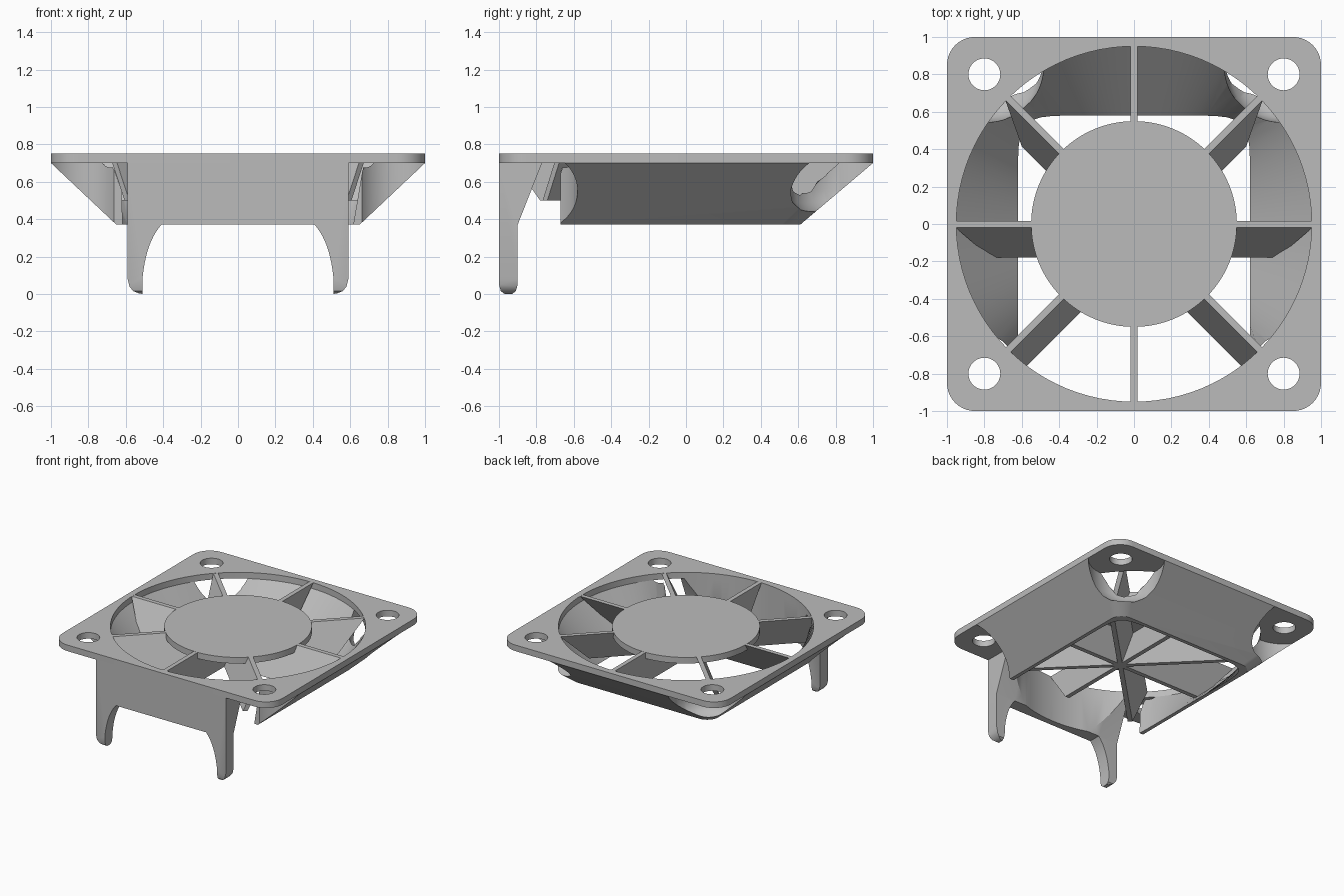
import bpy, bmesh, math
from mathutils import Vector

if "Cube" in bpy.data.objects:
    bpy.data.objects.remove(bpy.data.objects["Cube"], do_unlink=True)

grey = bpy.data.materials.new("grey_plastic")
grey.use_nodes = True
colour = (0.5, 0.5, 0.5, 1)
grey.diffuse_color = colour
grey.node_tree.nodes["Principled BSDF"].inputs["Base Color"].default_value = colour

TOP, RIM, SKIRT = 0.75, 0.70, 0.37


def loft(name, loops):
    """Closed solid through equal-length 3D loops."""
    bm = bmesh.new()
    rings = [[bm.verts.new(p) for p in loop] for loop in loops]
    n = len(rings[0])
    for a, b in zip(rings, rings[1:]):
        for i in range(n):
            j = (i + 1) % n
            bm.faces.new((a[i], a[j], b[j], b[i]))
    bm.faces.new(rings[0])
    bm.faces.new(rings[-1])
    bmesh.ops.recalc_face_normals(bm, faces=bm.faces)
    mesh = bpy.data.meshes.new(name)
    bm.to_mesh(mesh)
    bm.free()
    mesh.materials.append(grey)
    ob = bpy.data.objects.new(name, mesh)
    bpy.context.collection.objects.link(ob)
    return ob


def at_z(points, z):
    return [(x, y, z) for x, y in points]


def circle(r, cx=0, cy=0, n=96):
    return [(cx + r * math.cos(math.tau * i / n), cy + r * math.sin(math.tau * i / n))
            for i in range(n)]


def rounded_rect(x, y0, y1, r, n=10):
    points = []
    for k, (cx, cy) in enumerate([(x - r, y1 - r), (r - x, y1 - r), (r - x, y0 + r), (x - r, y0 + r)]):
        for i in range(n + 1):
            a = math.pi / 2 * (k + i / n)
            points.append((cx + r * math.cos(a), cy + r * math.sin(a)))
    return points


def superellipse(a, back, front, p, n=96):
    points = []
    for i in range(n):
        c, s = math.cos(math.tau * i / n), math.sin(math.tau * i / n)
        b = back if s >= 0 else front
        r = (abs(c / a) ** p + abs(s / b) ** p) ** (-1 / p)
        points.append((r * c, r * s))
    return points


def boolean(ob, cutter, operation="DIFFERENCE"):
    mod = ob.modifiers.new("cut", "BOOLEAN")
    mod.operation, mod.object, mod.solver = operation, cutter, "EXACT"
    bpy.ops.object.select_all(action="DESELECT")
    bpy.context.view_layer.objects.active = ob
    ob.select_set(True)
    bpy.ops.object.modifier_apply(modifier=mod.name)
    bpy.data.objects.remove(cutter, do_unlink=True)


def post(r, cx=0, cy=0, z0=-0.1, z1=1):
    return loft("cutter", [at_z(circle(r, cx, cy), z) for z in (z0, z1)])


# Mounting plate with round opening and screw holes
square = rounded_rect(1, -1, 1, 0.15)
plate = loft("mounting_plate", [at_z(square, RIM), at_z(square, TOP)])
boolean(plate, post(0.95))
for sx in (-1, 1):
    for sy in (-1, 1):
        boolean(plate, post(0.085, 0.8 * sx, 0.8 * sy))

# Sloping skirt on three sides, lofted inside from round to square
skirt = loft("sloping_skirt", [at_z(rounded_rect(0.65, -1, 0.61, 0.1), SKIRT),
                               at_z(rounded_rect(1, -1, 1, 0.15), RIM)])
lower, upper = superellipse(0.62, 0.58, 0.95, 9), circle(0.95)
boolean(skirt, loft("cutter", [at_z(lower, SKIRT - 0.05), at_z(lower, SKIRT),
                               at_z(upper, RIM), at_z(upper, TOP)]))
front_box = [(-2, -2), (2, -2), (2, -0.67), (-2, -0.67)]
boolean(skirt, loft("cutter", [at_z(front_box, 0), at_z(front_box, 1)]))
for sx in (-1, 1):
    boolean(skirt, post(0.22, 0.84 * sx, -0.8))
    # Domed screw clearance at each back corner
    dome = [(0.15, 0.43), (0.22, 0.45), (0.26, 0.49), (0.28, 0.55), (0.29, 0.8)]
    boolean(skirt, loft("cutter", [at_z(circle(r, 0.77 * sx, 0.83), z) for r, z in dome]))

# Front wall with its two legs: side profile crossed with front silhouette
side = [(-1, 0.05), (-0.99, 0.015), (-0.97, 0), (-0.93, 0), (-0.91, 0.015), (-0.9, 0.05),
        (-0.9, SKIRT), (-0.77, RIM), (-1, RIM)]
wall = loft("front_wall_with_legs", [[(x, y, z) for y, z in side] for x in (-0.7, 0.7)])
half = [(0.59, 0.8), (0.59, 0.08), (0.58, 0.04), (0.56, 0.015), (0.53, 0.003), (0.51, 0)]
foot, bend, crown = Vector((0.51, 0.09)), Vector((0.49, 0.28)), Vector((0.41, SKIRT))
for i in range(11):
    t = i / 10
    half.append(tuple(foot * (1 - t) ** 2 + bend * 2 * t * (1 - t) + crown * t * t))
outline = half + [(-x, z) for x, z in reversed(half)]
boolean(wall, loft("cutter", [[(x, y, z) for x, z in outline] for y in (-1.2, -0.5)]),
        "INTERSECT")
boolean(wall, post(0.95))

# Hub disc
hub = loft("hub_disc", [at_z(circle(0.55), RIM), at_z(circle(0.55), TOP)])

# Eight spokes leaning forward as they go down
parts = [plate, skirt, wall, hub]
reach = {0: 0.77, 1: 0.83, 2: 0.86, 3: 0.83, 4: 0.77, 5: 0.84, 6: 0.62, 7: 0.84}
for k, low_reach in reach.items():
    a = math.pi / 4 * k
    along = Vector((math.cos(a), math.sin(a), 0))
    across = Vector((-along.y, along.x, 0)) * 0.018
    loops = []
    for z, length in ((0.5, low_reach), (TOP - 0.001, 0.955)):
        lean = Vector((0, -0.16 * (TOP - z) / 0.25, z))
        end = along * length
        loops.append([lean + across, lean - across, lean + end - across, lean + end + across])
    parts.append(loft(f"spoke_{k + 1}", loops))

# Smooth shading with sharp edges kept
bpy.ops.object.select_all(action="DESELECT")
for ob in parts:
    ob.select_set(True)
bpy.context.view_layer.objects.active = plate
bpy.ops.object.shade_smooth_by_angle(angle=math.radians(30))
